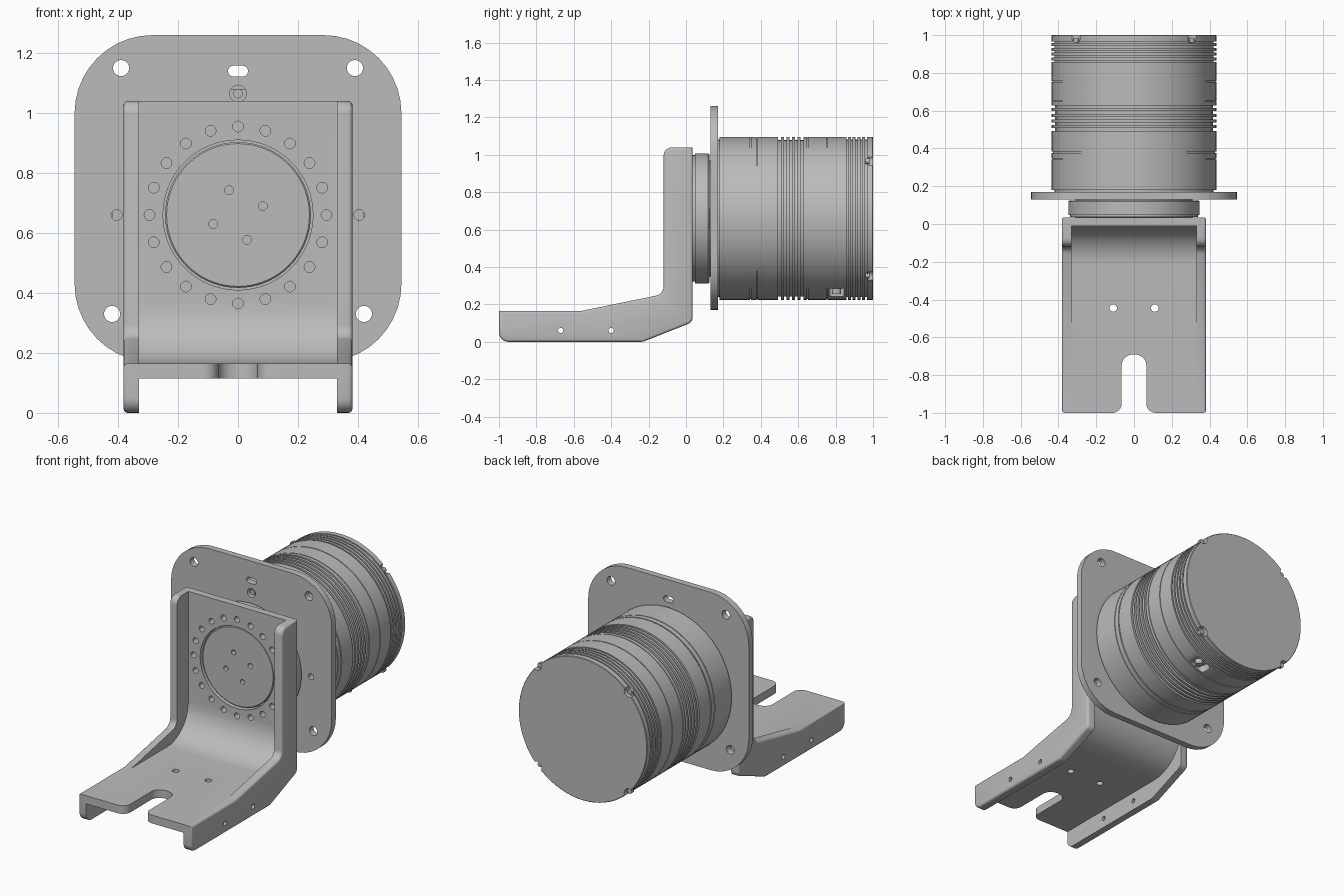
import bpy, bmesh, math
from mathutils import Vector

if "Cube" in bpy.data.objects:
    bpy.data.objects.remove(bpy.data.objects["Cube"])

AXIS_Z = 0.66          # height of the motor axis
grey = bpy.data.materials.new("plain grey")
grey.diffuse_color = (0.5, 0.5, 0.5, 1)
grey.use_nodes = True
grey.node_tree.nodes["Principled BSDF"].inputs["Base Color"].default_value = grey.diffuse_color

PLACE = {'x': lambda a, b, h: (h, a, b),
         'y': lambda a, b, h: (a, h, b),
         'z': lambda a, b, h: (a, b, h)}


def rounded(corners, n=6):
    """Outline from (a, b, radius) corners."""
    out = []
    for i, (a, b, r) in enumerate(corners):
        p = Vector((a, b, 0))
        if r == 0:
            out.append((a, b))
            continue
        q, s = corners[i - 1], corners[(i + 1) % len(corners)]
        u = (Vector((q[0], q[1], 0)) - p).normalized()
        v = (Vector((s[0], s[1], 0)) - p).normalized()
        half = u.angle(v) / 2
        c = p + (u + v).normalized() * (r / math.sin(half))
        t = r / math.tan(half)
        d0, d1 = (p + u * t - c).normalized(), (p + v * t - c).normalized()
        for k in range(n + 1):
            w = c + d0.slerp(d1, k / n) * r
            out.append((w.x, w.y))
    return out


def circle(a, b, r, n=16):
    return [(a + r * math.cos(2 * math.pi * k / n), b + r * math.sin(2 * math.pi * k / n)) for k in range(n)]


def add_prism(bm, pts, axis, h0, h1):
    lo = [bm.verts.new(PLACE[axis](a, b, h0)) for a, b in pts]
    hi = [bm.verts.new(PLACE[axis](a, b, h1)) for a, b in pts]
    bm.faces.new(lo)
    cap = bm.faces.new(hi)
    for i in range(len(pts)):
        j = (i + 1) % len(pts)
        bm.faces.new((lo[i], lo[j], hi[j], hi[i]))
    return cap


def finish(bm, name):
    bmesh.ops.recalc_face_normals(bm, faces=bm.faces)
    me = bpy.data.meshes.new(name)
    bm.to_mesh(me)
    bm.free()
    me.materials.append(grey)
    ob = bpy.data.objects.new(name, me)
    bpy.context.collection.objects.link(ob)
    return ob


def prisms(name, items):
    bm = bmesh.new()
    for it in items:
        add_prism(bm, *it)
    return finish(bm, name)


def lathe(name, profile, n=72):
    """Solid of revolution about the motor axis from (y, radius) points."""
    bm = bmesh.new()
    rings = [[bm.verts.new((a, y, b)) for a, b in circle(0, AXIS_Z, r, n)] for y, r in profile]
    for r0, r1 in zip(rings, rings[1:]):
        for i in range(n):
            j = (i + 1) % n
            bm.faces.new((r0[i], r0[j], r1[j], r1[i]))
    bm.faces.new(rings[0])
    bm.faces.new(rings[-1])
    return finish(bm, name)


def combine(ob, other, op):
    m = ob.modifiers.new("combine", 'BOOLEAN')
    m.object, m.operation, m.solver = other, op, 'EXACT'
    bpy.context.view_layer.objects.active = ob
    bpy.ops.object.modifier_apply(modifier=m.name)
    bpy.data.objects.remove(other)


def smooth(ob):
    bpy.ops.object.select_all(action='DESELECT')
    ob.select_set(True)
    bpy.context.view_layer.objects.active = ob
    bpy.ops.object.shade_smooth_by_angle(angle=math.radians(35))


# Bracket: swept back wall and floor
sheet = rounded([(-0.01, 1.04, 0), (-0.01, 0.165, 0.2), (-1, 0.165, 0),
                 (-1, 0.115, 0), (0.035, 0.115, 0.245), (0.035, 1.04, 0)], 10)
bracket = prisms("bracket", [(sheet, 'x', -0.34, 0.34)])

# Bracket: cranked side walls with a rounded outer rim
side = rounded([(-1, 0.165, 0), (-0.56, 0.165, 0), (-0.12, 0.255, 0.05), (-0.12, 1.04, 0.045),
                (0.035, 1.04, 0), (0.035, 0.105, 0.035), (-0.23, 0, 0.06), (-1, 0, 0.05)])
for s in (-1, 1):
    bm = bmesh.new()
    cap = add_prism(bm, side, 'x', s * 0.33, s * 0.382)
    bmesh.ops.recalc_face_normals(bm, faces=bm.faces)
    bmesh.ops.bevel(bm, geom=list(cap.edges), offset=0.014, segments=3, profile=0.5, affect='EDGES')
    combine(bracket, finish(bm, "side_wall"), 'UNION')

# Bracket: open slot with flared mouth and arched end
half_slot = [(0.13, -1.05), (0.13, -1.0)]
half_slot += [(0.115 - 0.05 * math.sin(t), -0.95 - 0.05 * math.cos(t)) for t in [k * math.pi / 12 for k in range(7)]]
half_slot += [(0.065 * math.cos(t), -0.745 + 0.055 * math.sin(t)) for t in [k * math.pi / 16 for k in range(8)]]
slot = half_slot + [(0, -0.69)] + [(-x, y) for x, y in reversed(half_slot)]
half_slot[0:1] = []
combine(bracket, prisms("slot_cutter", [(slot, 'z', 0.05, 0.3)]), 'DIFFERENCE')

# Bracket: bore, bolt circle, floor holes and side holes
bolts = [(0.295 * math.sin(k * math.pi / 10), AXIS_Z + 0.295 * math.cos(k * math.pi / 10)) for k in range(20)]
holes = [(circle(0, AXIS_Z, 0.25, 64), 'y', -0.1, 0.1)]
holes += [(circle(x, z, 0.018, 12), 'y', -0.1, 0.1) for x, z in bolts]
holes += [(circle(x, -0.445, 0.02), 'z', 0.08, 0.22) for x in (-0.11, 0.11)]
holes += [(circle(y, 0.06, 0.014), 'x', -0.5, 0.5) for y in (-0.67, -0.4)]
combine(bracket, prisms("bracket_hole_cutter", holes), 'DIFFERENCE')
smooth(bracket)

# Output hub: boss in the bore, disc and neck
hub = lathe("output_hub", [(0.0, 0.238), (0.005, 0.243), (0.035, 0.243), (0.036, 0.338), (0.048, 0.338),
                           (0.048, 0.348), (0.118, 0.348), (0.125, 0.341), (0.125, 0.31), (0.135, 0.31)])
hub_bolts = [(circle(0.088 * math.cos(a), AXIS_Z + 0.088 * math.sin(a), 0.015, 12), 'y', -0.05, 0.03)
             for a in [math.radians(20 + 90 * k) for k in range(4)]]
combine(hub, prisms("hub_hole_cutter", hub_bolts), 'DIFFERENCE')
smooth(hub)

# Mounting flange with corner holes, slot and screw holes
R = 0.26
flange = prisms("mounting_flange", [(rounded([(-0.545, 0.17, R), (0.545, 0.17, R),
                                              (0.545, 1.26, R), (-0.545, 1.26, R)], 10), 'y', 0.13, 0.17)])
spots = [(s * x, z, r) for s in (-1, 1) for x, z, r in ((0.39, 1.15, 0.027), (0.42, 0.33, 0.027), (0.405, 0.66, 0.018))]
cuts = [(circle(x, z, r, 20), 'y', 0.05, 0.25) for x, z, r in spots + [(0, 1.065, 0.028)]]
cuts.append((rounded([(-0.033, 1.122, 0.017), (0.033, 1.122, 0.017),
                      (0.033, 1.158, 0.017), (-0.033, 1.158, 0.017)]), 'y', 0.05, 0.25))
combine(flange, prisms("flange_hole_cutter", cuts), 'DIFFERENCE')
smooth(flange)
smooth(prisms("locating_screw", [(circle(0, 1.065, 0.016, 12), 'y', 0.14, 0.18)]))

# Motor body: turned profile with seams and cooling grooves (position, width, depth)
grooves = [(0.345, 0.005, 0.004), (0.38, 0.007, 0.006)]
grooves += [(0.5 + 0.03 * k, 0.014, 0.018) for k in range(5)]
grooves += [(0.65, 0.005, 0.004), (0.755, 0.005, 0.004)]
grooves += [(0.862 + 0.025 * k, 0.009, 0.015) for k in range(5)]
RAD = 0.436
profile = [(0.168, 0.42), (0.18, 0.42), (0.18, RAD)]
for y, w, d in grooves:
    profile += [(y - w / 2, RAD), (y - w / 2, RAD - d), (y + w / 2, RAD - d), (y + w / 2, RAD)]
profile += [(0.997, RAD), (1.0, RAD - 0.003)]
motor = lathe("motor_body", profile)

# Motor: four screw notches on the end rim and a cable port low on one side
notches = [(circle(sx * 0.312, AXIS_Z + sz * 0.312, 0.032, 14), 'y', 0.972, 1.05)
           for sx in (-1, 1) for sz in (-1, 1)]
notches.append((rounded([(0.12, 0.765, 0.02), (0.24, 0.765, 0.02), (0.24, 0.845, 0.02), (0.12, 0.845, 0.02)]),
                'z', 0.15, 0.285))
combine(motor, prisms("motor_notch_cutter", notches), 'DIFFERENCE')
smooth(motor)

# Screw heads in the notches and the cable plug in the port
smooth(prisms("end_screws", [(circle(sx * 0.305, AXIS_Z + sz * 0.305, 0.015, 12), 'y', 0.96, 0.982)
                             for sx in (-1, 1) for sz in (-1, 1)]))
smooth(prisms("cable_plug", [(circle(0.18, 0.805, 0.024), 'z', 0.255, 0.3)]))
